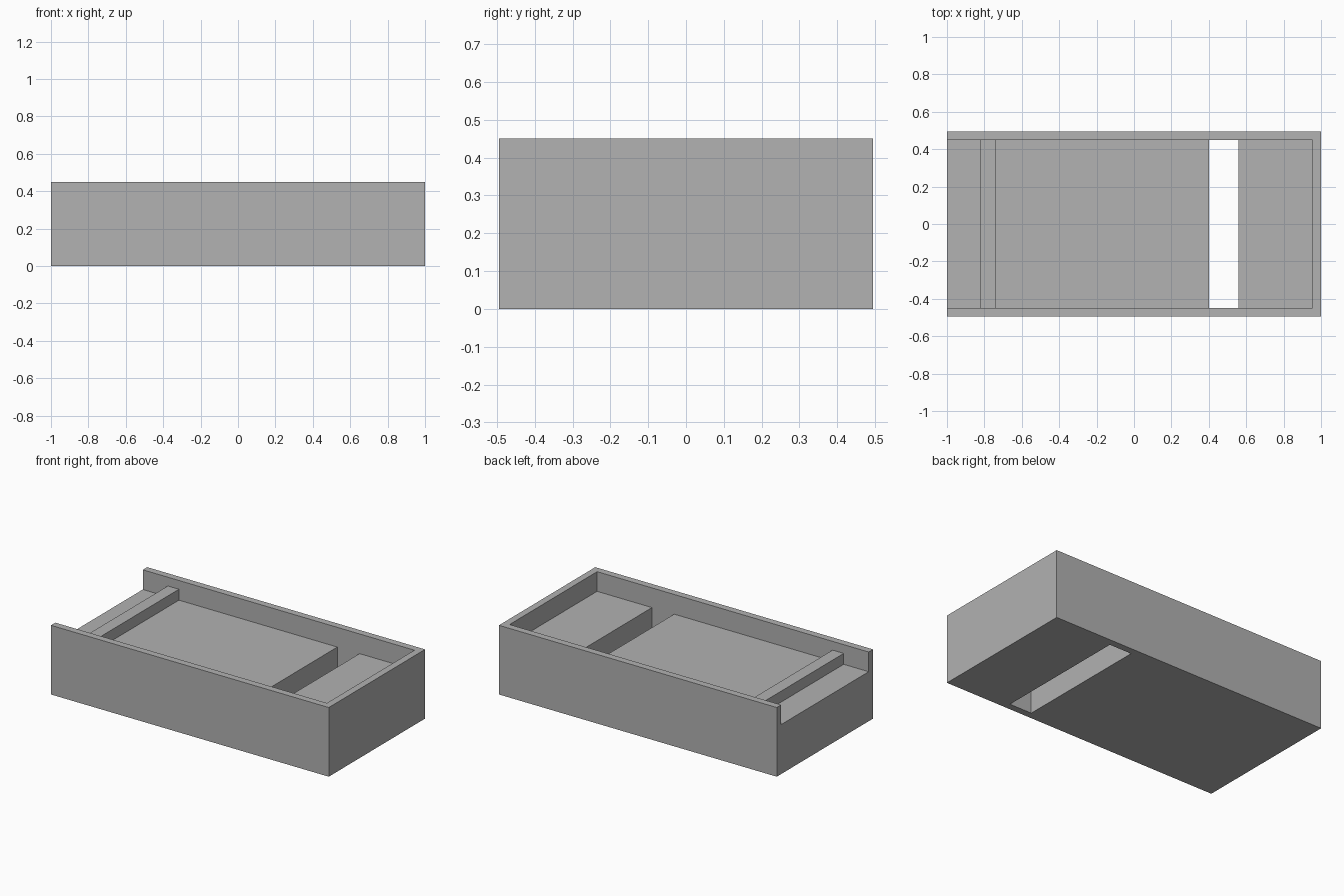
import bpy

default = bpy.data.objects.get("Cube")
if default:
    bpy.data.objects.remove(default, do_unlink=True)

LENGTH, WIDTH, HEIGHT = 2.0, 0.99, 0.45
WALL = 0.045
FLOOR_TOP, RIB_TOP = 0.322, 0.393
INNER_Y = WIDTH / 2 - WALL
END_X = LENGTH / 2 - WALL
RIB = (-0.82, -0.74)
SLOT = (0.40, 0.56)

grey = bpy.data.materials.new("plain grey")
grey.use_nodes = True
colour = (0.445, 0.445, 0.445, 1)
grey.diffuse_color = colour
grey.node_tree.nodes["Principled BSDF"].inputs["Base Color"].default_value = colour


def box(name, xs, ys, zs):
    """Axis-aligned box between the given limits."""
    corners = [(x, y, z) for x in xs for y in ys for z in zs]
    faces = [(0, 1, 3, 2), (4, 6, 7, 5), (0, 4, 5, 1),
             (2, 3, 7, 6), (0, 2, 6, 4), (1, 5, 7, 3)]
    mesh = bpy.data.meshes.new(name)
    mesh.from_pydata(corners, [], faces)
    mesh.materials.append(grey)
    obj = bpy.data.objects.new(name, mesh)
    bpy.context.collection.objects.link(obj)
    return obj


def carve(target, name, xs, zs):
    """Cut a channel between the two side walls."""
    cutter = box(name, xs, (-INNER_Y, INNER_Y), zs)
    cutter.hide_render = True
    mod = target.modifiers.new(name, 'BOOLEAN')
    mod.operation = 'DIFFERENCE'
    mod.solver = 'EXACT'
    mod.object = cutter
    bpy.context.view_layer.objects.active = target
    bpy.ops.object.modifier_apply(modifier=name)
    bpy.data.objects.remove(cutter, do_unlink=True)


# Solid block
tray = box("open_ended_tray", (-LENGTH / 2, LENGTH / 2),
           (-WIDTH / 2, WIDTH / 2), (0, HEIGHT))

# Recess down to the rib top, then the floors on both sides of the rib
ABOVE = HEIGHT + 0.2
carve(tray, "upper_recess", (-1.2, END_X), (RIB_TOP, ABOVE))
carve(tray, "entry_ledge", (-1.2, RIB[0]), (FLOOR_TOP, ABOVE))
carve(tray, "main_floor", (RIB[1], END_X), (FLOOR_TOP, ABOVE))

# Slot right through the floor
carve(tray, "floor_slot", SLOT, (-0.2, ABOVE))
